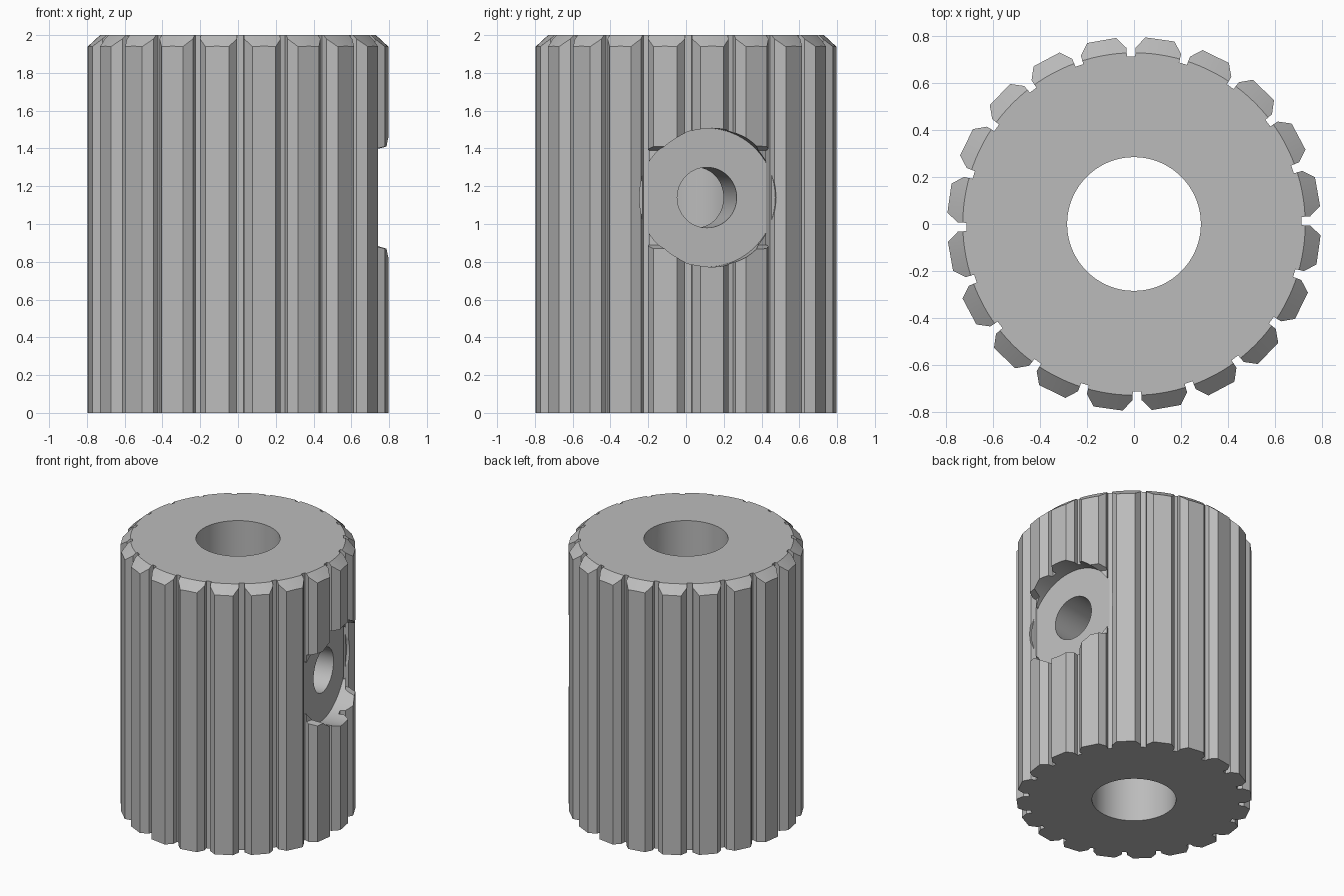
import bpy, bmesh, math
from math import sin, cos, pi, radians
from mathutils import Matrix

if "Cube" in bpy.data.objects:
    bpy.data.objects.remove(bpy.data.objects["Cube"])

TEETH = 20
OFFSET = 1.0                       # angle of the first groove, degrees
AXIS = radians(OFFSET + 9)         # direction of the set-screw hole
SCREW_Z = 1.14

grey = bpy.data.materials.new("grey metal")
grey.diffuse_color = (0.5, 0.5, 0.5, 1)
grey.use_nodes = True
grey.node_tree.nodes["Principled BSDF"].inputs["Base Color"].default_value = grey.diffuse_color


def make_object(name, bm):
    bmesh.ops.recalc_face_normals(bm, faces=bm.faces)
    me = bpy.data.meshes.new(name)
    bm.to_mesh(me)
    bm.free()
    ob = bpy.data.objects.new(name, me)
    bpy.context.collection.objects.link(ob)
    me.materials.append(grey)
    return ob


def prism(name, pts, z0, z1):
    bm = bmesh.new()
    low = bm.faces.new([bm.verts.new((x, y, z0)) for x, y in pts])
    up = bmesh.ops.extrude_face_region(bm, geom=[low])["geom"]
    bmesh.ops.translate(bm, vec=(0, 0, z1 - z0),
                        verts=[v for v in up if isinstance(v, bmesh.types.BMVert)])
    return make_object(name, bm)


def cone(name, r0, r1, z0, z1, n=96, matrix=Matrix()):
    bm = bmesh.new()
    bmesh.ops.create_cone(bm, cap_ends=True, segments=n, radius1=r0, radius2=r1,
                          depth=z1 - z0,
                          matrix=matrix @ Matrix.Translation((0, 0, (z0 + z1) / 2)))
    return make_object(name, bm)


def cut(target, cutter, op="DIFFERENCE"):
    mod = target.modifiers.new(cutter.name, "BOOLEAN")
    mod.object, mod.operation, mod.solver = cutter, op, "EXACT"
    bpy.context.view_layer.objects.active = target
    bpy.ops.object.modifier_apply(modifier=mod.name)
    bpy.data.objects.remove(cutter)


def polar(r, deg):
    return r * cos(radians(deg)), r * sin(radians(deg))


# Toothed body: one tooth profile repeated round the axis
tooth = [(-7.6, .715), (-7.5, .752), (-4.5, .797), (4.5, .797), (7.5, .752), (7.6, .715)]
outline = [polar(r, OFFSET + 9 + 18 * i + a) for i in range(TEETH) for a, r in tooth]
body = prism("toothed_body", outline, 0, 2)

# Chamfer on the upper tooth ends
cut(body, cone("chamfer_cutter", 0.73 + 2.2, 0.73, 0, 2, 128), "INTERSECT")

# Window that trims three teeth down to the core
angles = [OFFSET - 18 + 54 * i / 24 for i in range(25)]
ring = [polar(.73, a) for a in angles] + [polar(.9, a) for a in reversed(angles)]
window = prism("tooth_window_cutter", ring, SCREW_Z - .25, SCREW_Z + .25)
for v in window.data.vertices:     # ends flare outward slightly
    if v.co.xy.length > .8:
        v.co.z += .05 if v.co.z > SCREW_Z else -.05
cut(body, window)

# Flat seat and screw hole, radial at mid tooth
radial = (Matrix.Translation((0, 0, SCREW_Z)) @ Matrix.Rotation(AXIS, 4, "Z")
          @ Matrix.Rotation(pi / 2, 4, "Y"))
cut(body, cone("seat_cutter", .367, .367, .64, 1.0, 96, radial))
cut(body, cone("screw_hole_cutter", .16, .16, .1, .9, 64, radial))

# Central bore
cut(body, cone("bore_cutter", .285, .285, -.1, 2.1, 96))

# Smooth the round walls, keep tooth edges crisp
bpy.ops.object.select_all(action="DESELECT")
body.select_set(True)
bpy.context.view_layer.objects.active = body
bpy.ops.object.shade_smooth_by_angle(angle=radians(20))
